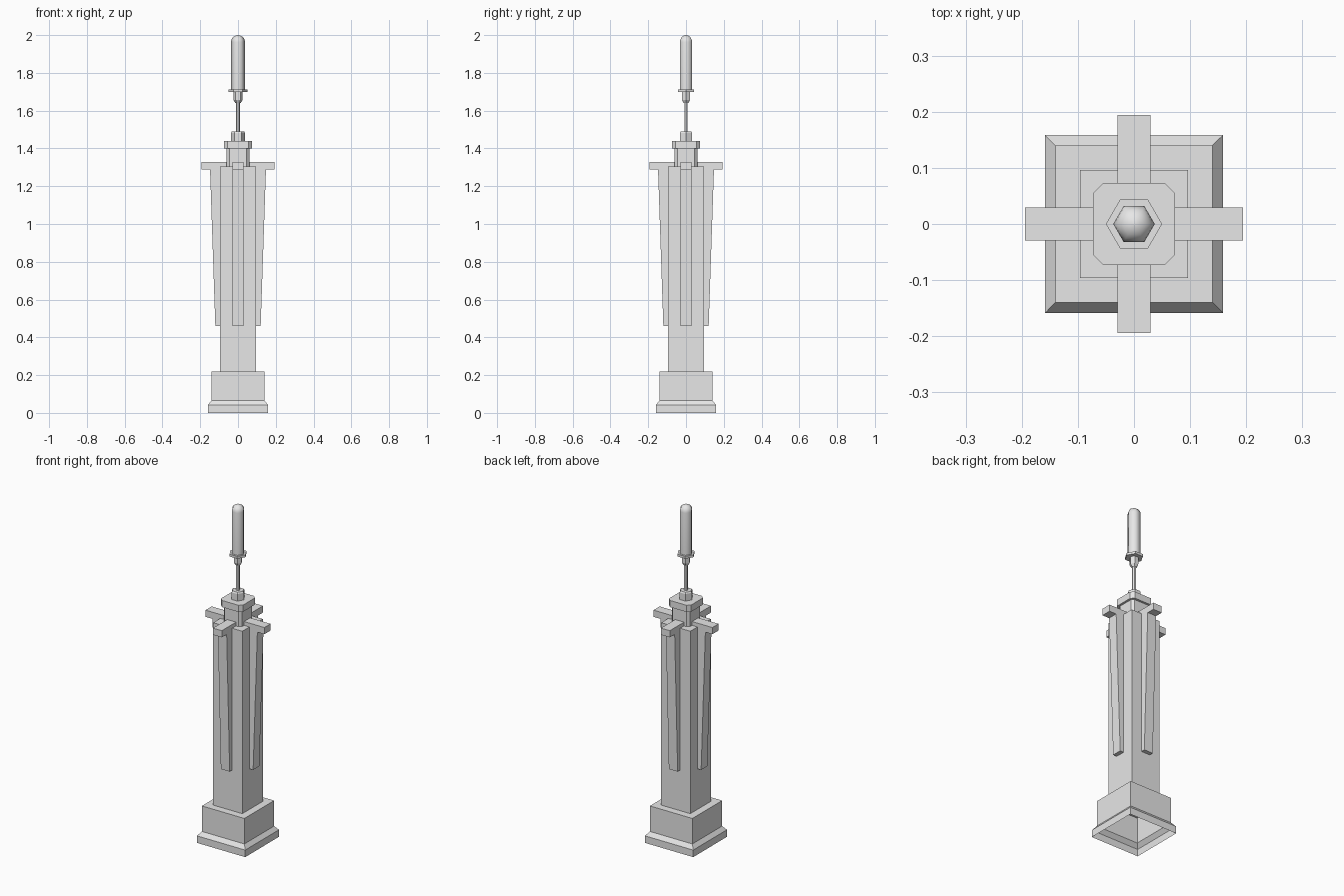
import bpy, bmesh, math
from math import pi, cos, sin

cube = bpy.data.objects.get("Cube")
if cube:
    bpy.data.objects.remove(cube, do_unlink=True)

grey = bpy.data.materials.new("plain_grey")
grey.use_nodes = True
grey.diffuse_color = (0.8, 0.8, 0.8, 1)
grey.node_tree.nodes["Principled BSDF"].inputs["Base Color"].default_value = (0.8, 0.8, 0.8, 1)


def finish(name, bm):
    bmesh.ops.recalc_face_normals(bm, faces=bm.faces)
    mesh = bpy.data.meshes.new(name)
    bm.to_mesh(mesh)
    bm.free()
    mesh.materials.append(grey)
    obj = bpy.data.objects.new(name, mesh)
    bpy.context.collection.objects.link(obj)
    return obj


def loft(name, rings, bottom=True):
    """Skin a stack of (outline, z) rings and cap the ends."""
    bm = bmesh.new()
    loops = [[bm.verts.new((x, y, z)) for x, y in outline] for outline, z in rings]
    for a, b in zip(loops, loops[1:]):
        for i in range(len(a)):
            j = (i + 1) % len(a)
            bm.faces.new((a[i], a[j], b[j], b[i]))
    bm.faces.new(loops[-1])
    if bottom:
        bm.faces.new(loops[0][::-1])
    return finish(name, bm)


def square(r):
    return [(-r, -r), (r, -r), (r, r), (-r, r)]


def octagon(r, c):
    k = r - c
    return [(-k, -r), (k, -r), (r, -k), (r, k), (k, r), (-k, r), (-r, k), (-r, -k)]


def hexagon(r):
    return [(r * cos(i * pi / 3), r * sin(i * pi / 3)) for i in range(6)]


def hex_stack(name, profile):
    return loft(name, [(hexagon(r), z) for r, z in profile])


# Hollow plinth, open underneath
loft("plinth", [(square(0.159), 0), (square(0.159), 0.042),
                (square(0.14), 0.066), (square(0.14), 0.218)], bottom=False)

# Square shaft and chamfered neck with its cap
loft("shaft", [(square(0.096), 0.218), (square(0.096), 1.305)])
loft("neck", [(octagon(0.06, 0.014), 1.305), (octagon(0.06, 0.014), 1.4)])
loft("neck_cap", [(octagon(0.073, 0.018), 1.4), (octagon(0.073, 0.018), 1.44)])


# Tapered fin and projecting arm on each side
def side_prism(name, profile, half, angle):
    bm = bmesh.new()
    sides = [[bm.verts.new((r * cos(angle) - t * sin(angle), r * sin(angle) + t * cos(angle), z))
              for r, z in profile] for t in (-half, half)]
    a, b = sides
    bm.faces.new(a)
    bm.faces.new(b[::-1])
    for i in range(len(a)):
        j = (i + 1) % len(a)
        bm.faces.new((a[i], b[i], b[j], a[j]))
    return finish(name, bm)


for i, side in enumerate(("left", "back", "right", "front")):
    side_prism(side + "_fin", [(0.09, 0.46), (0.12, 0.46), (0.148, 1.29), (0.09, 1.29)], 0.029, i * pi / 2)
    side_prism(side + "_arm", [(0.05, 1.288), (0.194, 1.288), (0.194, 1.328), (0.05, 1.328)], 0.029, i * pi / 2)

# Hexagonal spindle
hex_stack("spindle_base", [(0.038, 1.44), (0.038, 1.482), (0.033, 1.49)])
hex_stack("rod", [(0.0105, 1.48), (0.0105, 1.65)])
hex_stack("socket", [(0.014, 1.64), (0.024, 1.656), (0.024, 1.7)])
hex_stack("collar", [(0.05, 1.698), (0.05, 1.712)])

# Rounded grip, smooth shaded
dome = [(0.037 * cos(a), 1.963 + 0.037 * sin(a)) for a in (i * pi / 10 for i in range(5))]
grip = hex_stack("grip", [(0.037, 1.712)] + dome + [(0.002, 2.0)])
for face in grip.data.polygons:
    face.use_smooth = face.center.z > 1.72
